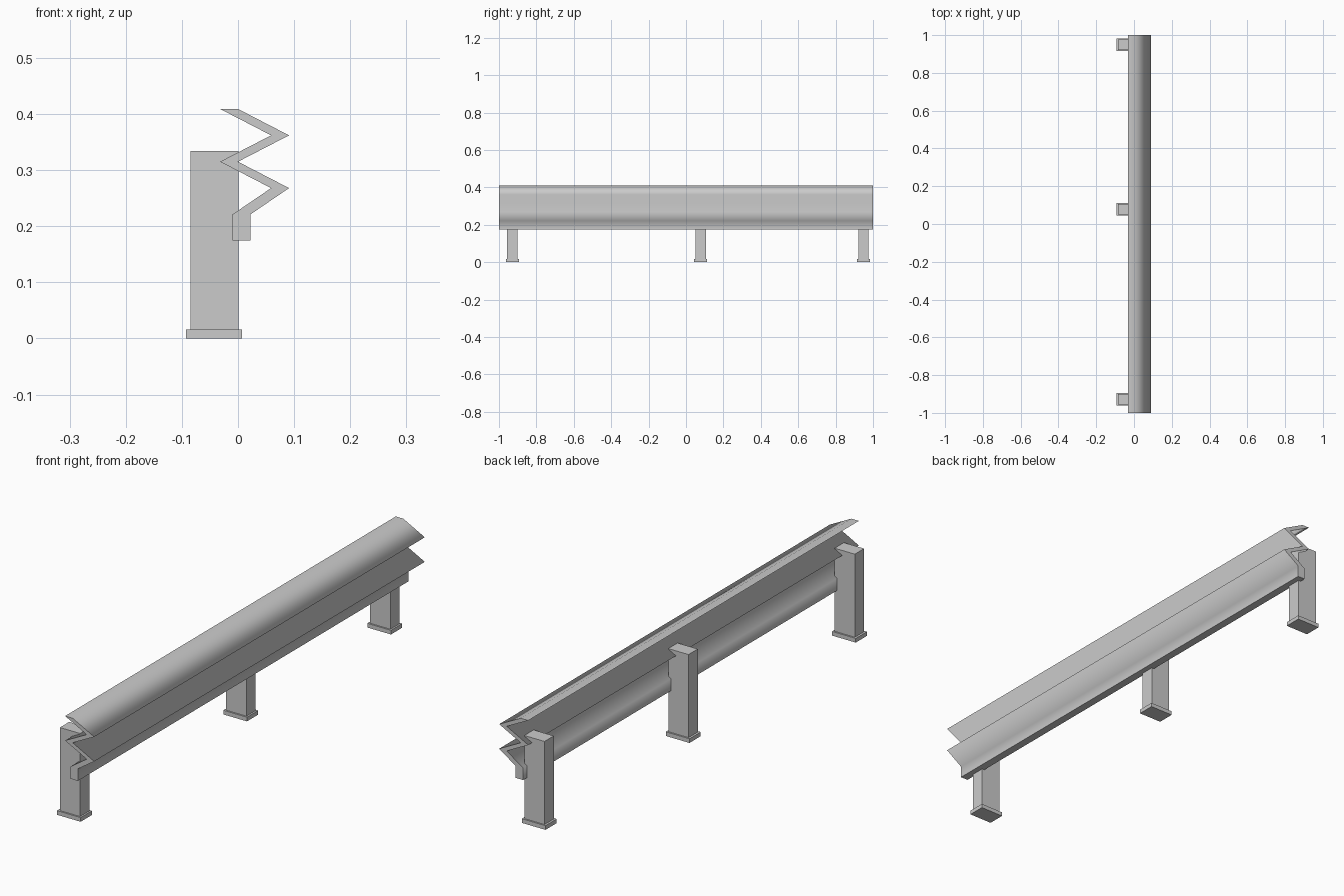
import bpy

if "Cube" in bpy.data.objects:
    bpy.data.objects.remove(bpy.data.objects["Cube"])


def extrude_profile(name, profile, y0, y1):
    """Closed prism from a clockwise (x, z) outline swept along y."""
    n = len(profile)
    verts = [(x, y, z) for y in (y0, y1) for x, z in profile]
    faces = [(i, (i + 1) % n, (i + 1) % n + n, i + n) for i in range(n)]
    faces += [tuple(reversed(range(n))), tuple(range(n, 2 * n))]
    mesh = bpy.data.meshes.new(name)
    mesh.from_pydata(verts, [], faces)
    ob = bpy.data.objects.new(name, mesh)
    bpy.context.collection.objects.link(ob)
    return ob


def box(name, x0, x1, y0, y1, z0, z1):
    return extrude_profile(name, [(x0, z0), (x0, z1), (x1, z1), (x1, z0)], y0, y1)


# Folded W-shaped rail: front line, then the same folds shifted back
top, bottom = 0.409, 0.175
folds = [(0, top), (0.091, 0.362), (0, 0.315), (0.091, 0.268), (0.022, 0.221), (0.022, bottom)]
back = [(x - 0.032, z) for x, z in reversed(folds)]
rail = extrude_profile("rail", folds + back, -1, 1).data

# Smooth across the folds; keep the ends, bottom edges and top back lip sharp
rail.shade_smooth()
for edge in rail.edges:
    a, b = (rail.vertices[i].co for i in edge.vertices)
    at_end = abs(a.y - b.y) < 0.01
    at_bottom = max(a.z, b.z) < bottom + 0.01
    at_lip = a.z > top - 0.01 and a.x < -0.01
    edge.use_edge_sharp = at_end or at_bottom or at_lip

# Posts with foot plates
for label, y in (("front", -0.928), ("middle", 0.078), ("rear", 0.949)):
    box(label + "_post", -0.085, 0.0005, y - 0.028, y + 0.028, 0.016, 0.334)
    box(label + "_foot_plate", -0.093, 0.007, y - 0.034, y + 0.034, 0, 0.016)
